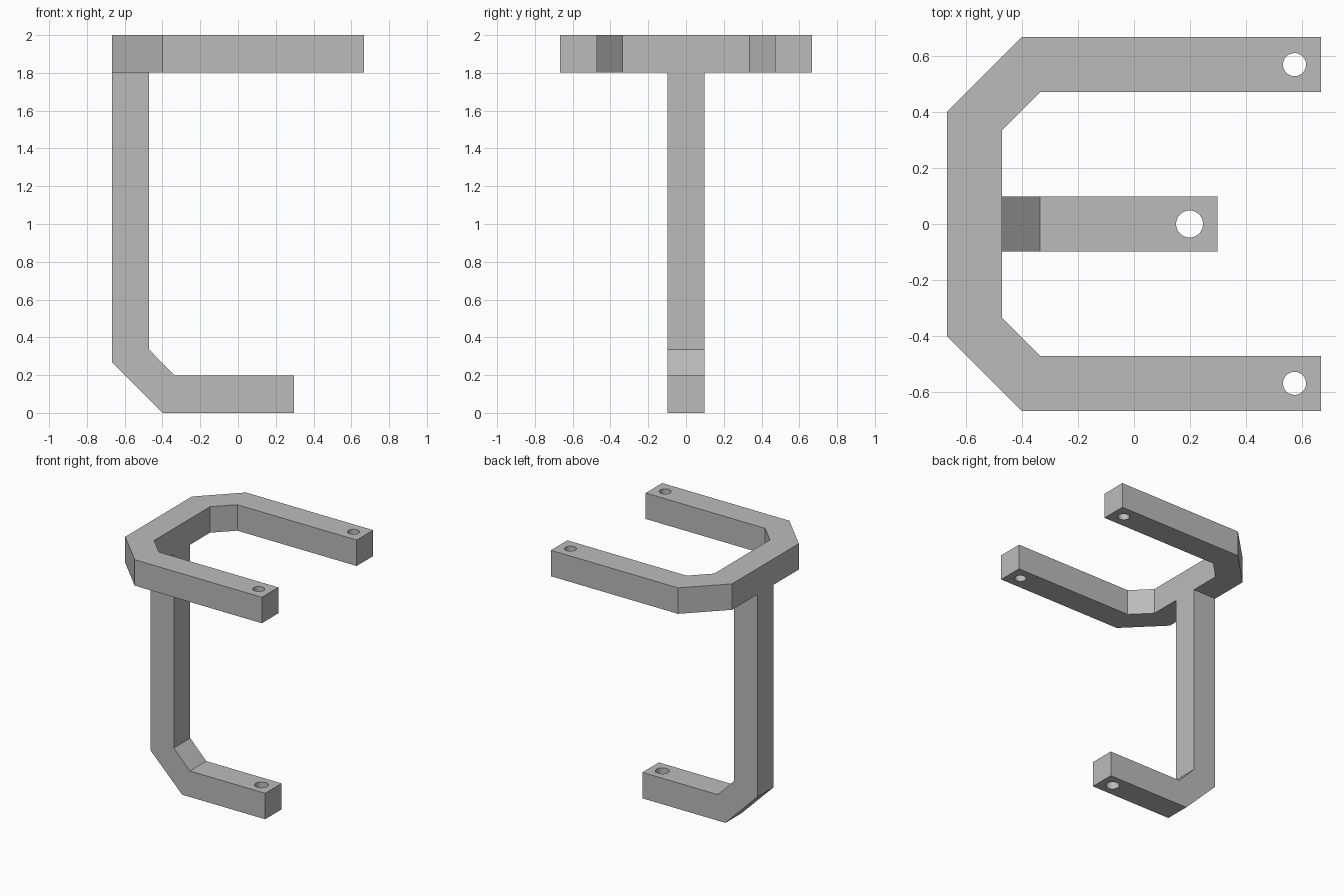
import bpy
import bmesh
from mathutils import Vector

cube = bpy.data.objects.get("Cube")
if cube:
    bpy.data.objects.remove(cube, do_unlink=True)

grey = bpy.data.materials.new("plain grey")
grey.use_nodes = True
GREY = (0.5, 0.5, 0.5, 1)
grey.diffuse_color = GREY
grey.node_tree.nodes["Principled BSDF"].inputs["Base Color"].default_value = GREY


def add_object(name, bm):
    bmesh.ops.recalc_face_normals(bm, faces=bm.faces)
    mesh = bpy.data.meshes.new(name)
    bm.to_mesh(mesh)
    bm.free()
    mesh.materials.append(grey)
    obj = bpy.data.objects.new(name, mesh)
    bpy.context.collection.objects.link(obj)
    return obj


def extrude_profile(name, points, depth):
    bm = bmesh.new()
    face = bm.faces.new([bm.verts.new(p) for p in points])
    new = bmesh.ops.extrude_face_region(bm, geom=[face])["geom"]
    verts = [v for v in new if isinstance(v, bmesh.types.BMVert)]
    bmesh.ops.translate(bm, verts=verts, vec=Vector(depth))
    return add_object(name, bm)


def boolean(target, tool, operation):
    mod = target.modifiers.new(tool.name, "BOOLEAN")
    mod.operation = operation
    mod.solver = "EXACT"
    mod.object = tool
    bpy.context.view_layer.objects.active = target
    bpy.ops.object.modifier_apply(modifier=mod.name)
    bpy.data.objects.remove(tool, do_unlink=True)


def drill(target, x, y, z, radius):
    bpy.ops.mesh.primitive_cylinder_add(vertices=48, radius=radius, depth=0.4, location=(x, y, z))
    cutter = bpy.context.object
    cutter.name = "hole_cutter"
    cutter.hide_render = True
    cutter.data.materials.append(grey)
    bpy.context.view_layer.update()
    boolean(target, cutter, "DIFFERENCE")


# Forked top: half outline mirrored across y
E, I, TOP = 0.667, 0.47, 1.803
outer = [(E, E), (-0.4, E), (-E, 0.4)]
inner = [(-I, 0.335), (-0.335, I), (E, I)]
outline = outer + [(x, -y) for x, y in reversed(outer)]
outline += [(x, -y) for x, y in reversed(inner)] + inner
bracket = extrude_profile("fork_bracket", [(x, y, TOP) for x, y in outline], (0, 0, 2 - TOP))

# Upright with chamfered bend and foot
side = [(-E, TOP), (-E, 0.267), (-0.4, 0), (0.297, 0),
        (0.297, 0.197), (-0.335, 0.197), (-I, 0.335), (-I, TOP)]
stem = extrude_profile("stem", [(x, -0.0985, z) for x, z in side], (0, 0.197, 0))
boolean(bracket, stem, "UNION")

# Bolt holes in the fork tips and the foot
for y in (-0.568, 0.568):
    drill(bracket, 0.572, y, 1.9, 0.041)
drill(bracket, 0.198, 0, 0.1, 0.048)

# Smooth hole walls, sharp edges
bpy.ops.object.select_all(action="DESELECT")
bracket.select_set(True)
bpy.context.view_layer.objects.active = bracket
bpy.ops.object.shade_smooth_by_angle()
